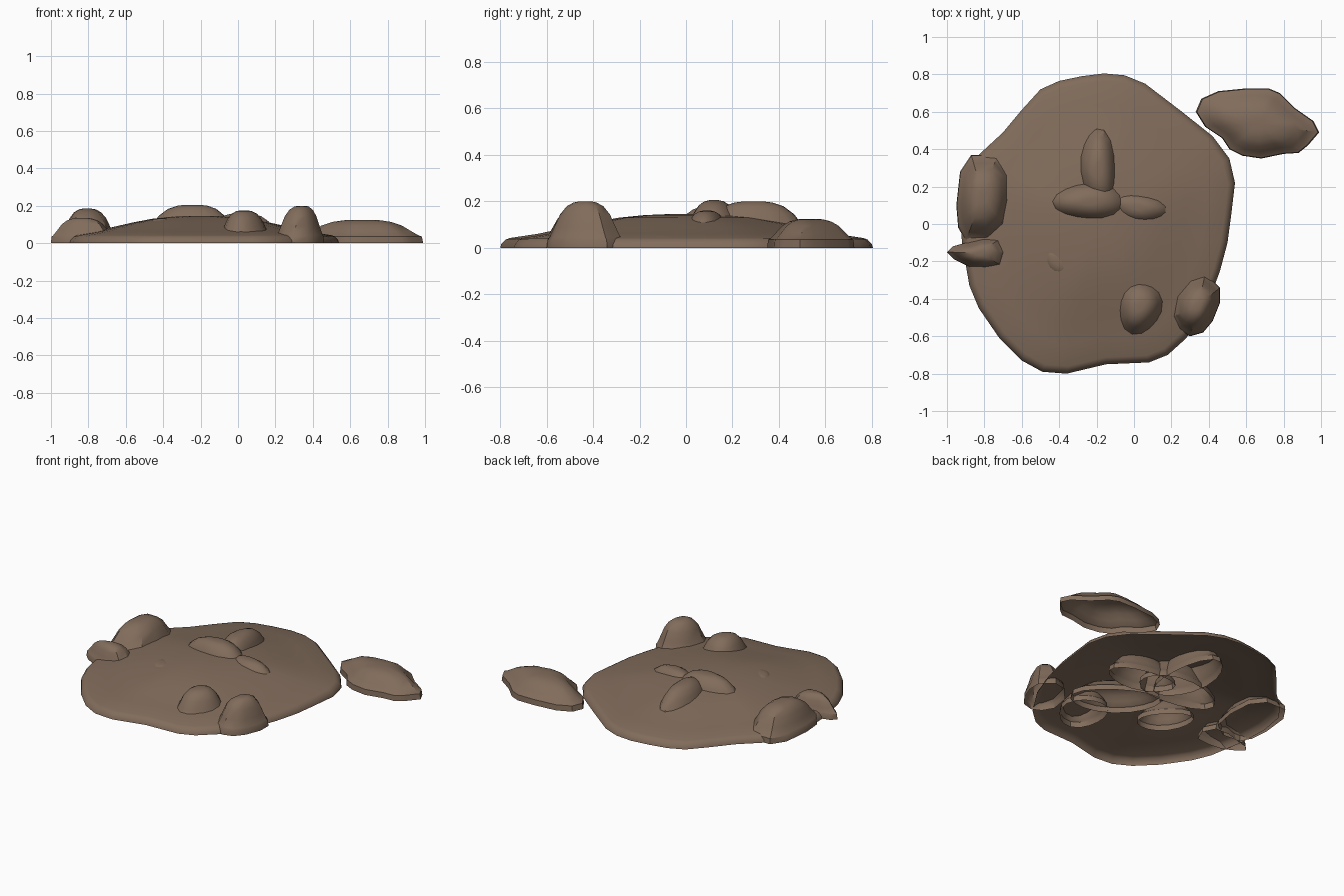
import bpy, math

if "Cube" in bpy.data.objects:
    bpy.data.objects.remove(bpy.data.objects["Cube"])

mat = bpy.data.materials.new("mud")
mat.diffuse_color = (0.22, 0.15, 0.105, 1)
mat.use_nodes = True
mat.node_tree.nodes["Principled BSDF"].inputs["Base Color"].default_value = mat.diffuse_color


def shell(name, outline, centre, rings):
    """Open-bottomed mound: outline shrunk towards centre, one ring per (scale, z)."""
    n = len(outline)
    cx, cy = centre
    verts, faces = [], []
    for t, z in rings[:-1]:
        verts += [(cx + (x - cx) * t, cy + (y - cy) * t, z) for x, y in outline]
    verts.append((cx, cy, rings[-1][1]))
    for r in range(len(rings) - 2):
        for i in range(n):
            j = (i + 1) % n
            faces.append((r * n + i, r * n + j, (r + 1) * n + j, (r + 1) * n + i))
    last = (len(rings) - 2) * n
    faces += [(last + i, last + (i + 1) % n, len(verts) - 1) for i in range(n)]
    me = bpy.data.meshes.new(name)
    me.from_pydata(verts, [], faces)
    me.materials.append(mat)
    ob = bpy.data.objects.new(name, me)
    bpy.context.collection.objects.link(ob)
    bpy.context.view_layer.objects.active = ob
    ob.select_set(True)
    bpy.ops.object.shade_smooth_by_angle(angle=math.radians(35))
    ob.select_set(False)


def clump_rings(h):
    """Short skirt, then a rounded dome of height h."""
    s = 0.035
    dome = [(0.93, 0.06), (0.8, 0.33), (0.65, 0.66), (0.48, 0.87), (0.3, 0.97), (0.15, 1), (0, 1)]
    return [(1, 0), (0.98, s)] + [(t, s + (h - s) * k) for t, k in dome]


def clump(name, outline, h):
    outline = outline[::-1] if area(outline) < 0 else outline
    n = len(outline)
    c = (sum(p[0] for p in outline) / n, sum(p[1] for p in outline) / n)
    shell(name, outline, c, clump_rings(h))


def area(p):
    return sum(p[i - 1][0] * p[i][1] - p[i][0] * p[i - 1][1] for i in range(len(p)))


def oval(cx, cy, rx, ry, deg, n=16):
    """Slightly irregular rotated oval."""
    a, pts = math.radians(deg), []
    for i in range(n):
        u = 2 * math.pi * i / n
        w = 1 + 0.05 * math.sin(3 * u + cx * 9)
        x, y = rx * w * math.cos(u), ry * w * math.sin(u)
        pts.append((cx + x * math.cos(a) - y * math.sin(a), cy + x * math.sin(a) + y * math.cos(a)))
    return pts


# Main mud patch
patch = [(-.16, .805), (-.28, .79), (-.40, .765), (-.50, .72), (-.60, .61), (-.70, .49),
         (-.83, .37), (-.90, .27), (-.93, .1), (-.92, -.1), (-.88, -.33), (-.83, -.45),
         (-.72, -.61), (-.60, -.73), (-.49, -.79), (-.36, -.80), (-.15, -.75), (.08, -.74),
         (.18, -.70), (.28, -.61), (.39, -.44), (.46, -.25), (.50, -.10), (.52, .05),
         (.54, .22), (.51, .35), (.42, .47), (.25, .605), (.06, .75), (-.05, .795)]
shell("mud_patch", patch, (-.2, 0),
      [(1, 0), (.995, .015), (.972, .035), (.95, .042), (.8, .06), (.65, .085),
       (.5, .11), (.36, .13), (.22, .141), (.1, .145), (0, .145)])

# Separate clump beside the patch
clump("separate_clump",
      [(.33, .60), (.36, .67), (.45, .71), (.60, .725), (.72, .725), (.78, .70), (.86, .62),
       (.96, .55), (.99, .49), (.93, .42), (.88, .38), (.80, .375), (.68, .35), (.58, .365),
       (.51, .40), (.47, .46), (.38, .52)], .125)

# Clumps on the rim
clump("left_clump",
      [(-.87, .37), (-.93, .28), (-.95, .10), (-.94, -.02), (-.90, -.09), (-.78, -.10),
       (-.68, -.03), (-.65, .12), (-.66, .28), (-.73, .37), (-.80, .37)], .185)
clump("small_left_clump",
      [(-1, -.15), (-.97, -.12), (-.90, -.10), (-.80, -.07), (-.70, -.07), (-.66, -.15),
       (-.69, -.23), (-.79, -.24), (-.88, -.23), (-.96, -.19)], .135)
clump("front_right_clump",
      [(.46, -.34), (.46, -.42), (.42, -.52), (.37, -.58), (.30, -.60), (.24, -.57),
       (.20, -.50), (.22, -.38), (.30, -.29), (.38, -.27), (.43, -.31)], .2)

# Clumps poking through or buried under the patch
for name, cx, cy, rx, ry, deg, h in [
        ("centre_back_clump", -.19, .29, .13, .27, 3, .2),
        ("centre_left_clump", -.24, .12, .27, .14, 0, .205),
        ("centre_right_clump", .02, .09, .22, .11, -10, .16),
        ("front_clump", .03, -.44, .14, .17, -15, .175),
        ("buried_clump", -.02, -.20, .27, .14, -35, .115),
        ("buried_left_clump", -.41, -.20, .17, .1, 130, .132)]:
    clump(name, oval(cx, cy, rx, ry, deg), h)
